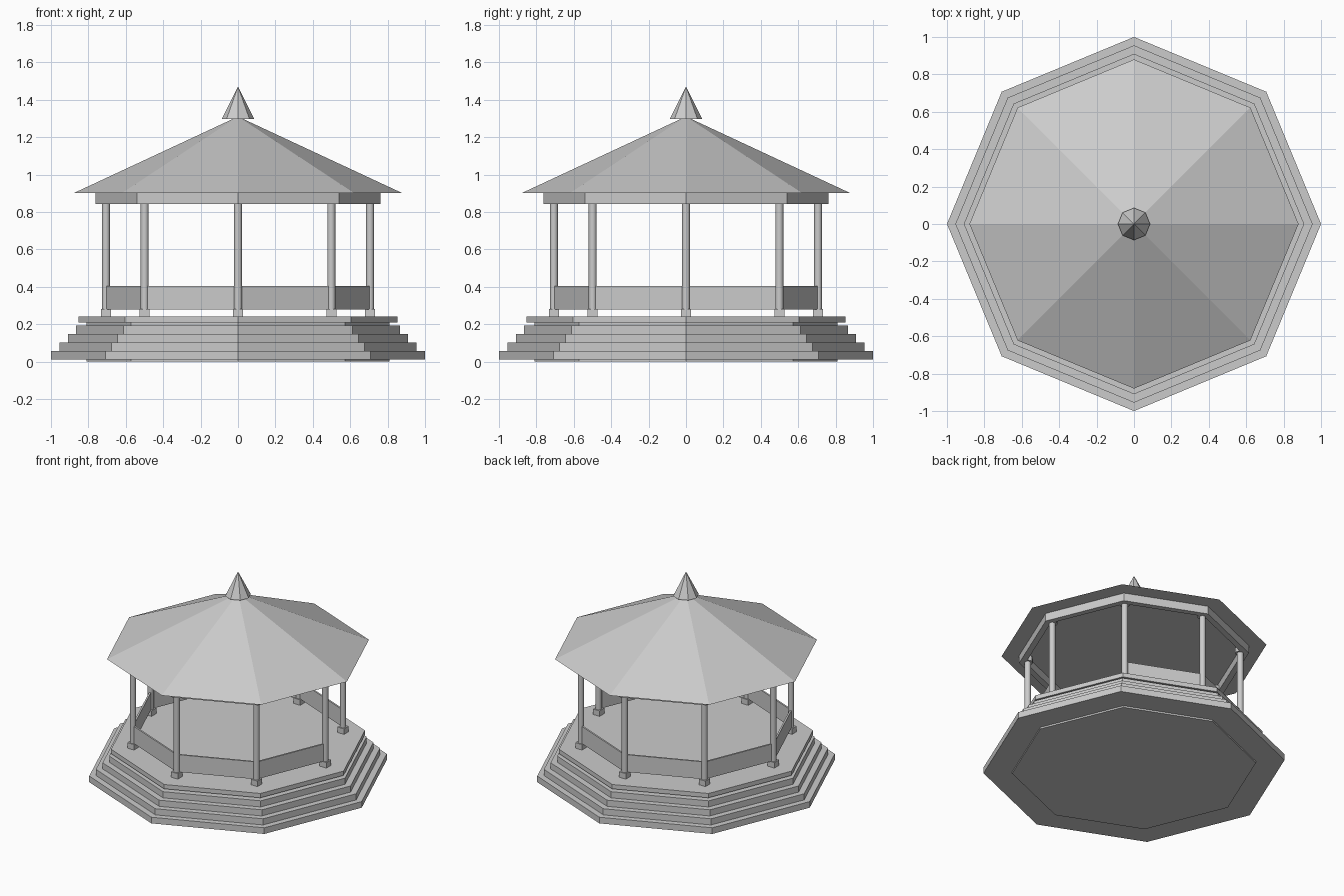
import bpy, bmesh, math
from mathutils import Matrix

if "Cube" in bpy.data.objects:
    bpy.data.objects.remove(bpy.data.objects["Cube"])

mat = bpy.data.materials.new("light grey")
mat.diffuse_color = (0.6, 0.6, 0.6, 1)
mat.use_nodes = True
mat.node_tree.nodes["Principled BSDF"].inputs["Base Color"].default_value = mat.diffuse_color


def finish(bm, name):
    bmesh.ops.recalc_face_normals(bm, faces=bm.faces[:])
    me = bpy.data.meshes.new(name)
    bm.to_mesh(me)
    bm.free()
    me.materials.append(mat)
    ob = bpy.data.objects.new(name, me)
    bpy.context.collection.objects.link(ob)
    return ob


def prism(name, r1, r2, z0, z1, sides=8, x=0, y=0):
    """Closed prism, or a pyramid when r2 is 0; first corner points along +x."""
    bm = bmesh.new()
    low, high = [], []
    for i in range(sides):
        a = 2 * math.pi * i / sides
        c, s = math.cos(a), math.sin(a)
        low.append(bm.verts.new((x + r1 * c, y + r1 * s, z0)))
        if r2:
            high.append(bm.verts.new((x + r2 * c, y + r2 * s, z1)))
    bm.faces.new(low)
    if r2:
        bm.faces.new(high)
    else:
        tip = bm.verts.new((x, y, z1))
    for i in range(sides):
        j = (i + 1) % sides
        bm.faces.new((low[i], low[j], high[j], high[i]) if r2 else (low[i], low[j], tip))
    return finish(bm, name)


def box(name, loc, size, rot=0):
    bm = bmesh.new()
    m = Matrix.Translation(loc) @ Matrix.Rotation(rot, 4, 'Z') @ Matrix.Diagonal((*size, 1))
    bmesh.ops.create_cube(bm, size=1, matrix=m)
    return finish(bm, name)


# stepped octagonal base with a core and a floor
prism("base_core", 0.81, 0.81, 0, 0.215)
for i in range(4):
    r = 1 - 0.045 * i
    z = 0.012 + 0.045 * i
    prism(f"step_{i + 1}", r, r, z, z + 0.045)
prism("floor", 0.853, 0.853, 0.208, 0.24)

# posts with square feet and hidden caps
R = 0.706
for i in range(8):
    a = i * math.pi / 4
    x, y = R * math.cos(a), R * math.sin(a)
    post = prism(f"post_{i}", 0.021, 0.021, 0.24, 0.87, 16, x, y)
    for p in post.data.polygons:
        p.use_smooth = len(p.vertices) == 4
    post.data.set_sharp_from_angle(angle=math.radians(40))
    box(f"post_foot_{i}", (x, y, 0.26), (0.054, 0.054, 0.04))
    prism(f"post_cap_{i}", 0.034, 0.034, 0.842, 0.88, 12, x, y)
    # railing panels, with an entrance left open in the first bay
    if i > 0:
        m = a + math.pi / 8
        d = R * math.cos(math.pi / 8)
        box(f"railing_{i}", (d * math.cos(m), d * math.sin(m), 0.342),
            (0.012, 2 * R * math.sin(math.pi / 8), 0.126), m)

# ring beam under the eaves
bm = bmesh.new()
rings = []
for i in range(8):
    a = i * math.pi / 4
    rings.append([bm.verts.new((r * math.cos(a), r * math.sin(a), z))
                  for r, z in ((0.763, 0.842), (0.763, 0.9), (0.72, 0.9), (0.72, 0.842))])
for i in range(8):
    p, q = rings[i], rings[(i + 1) % 8]
    for k in range(4):
        n = (k + 1) % 4
        bm.faces.new((p[k], q[k], q[n], p[n]))
finish(bm, "ring_beam")

# roof and finial
prism("roof", 0.88, 0, 0.9, 1.31)
prism("finial", 0.086, 0, 1.298, 1.47)
